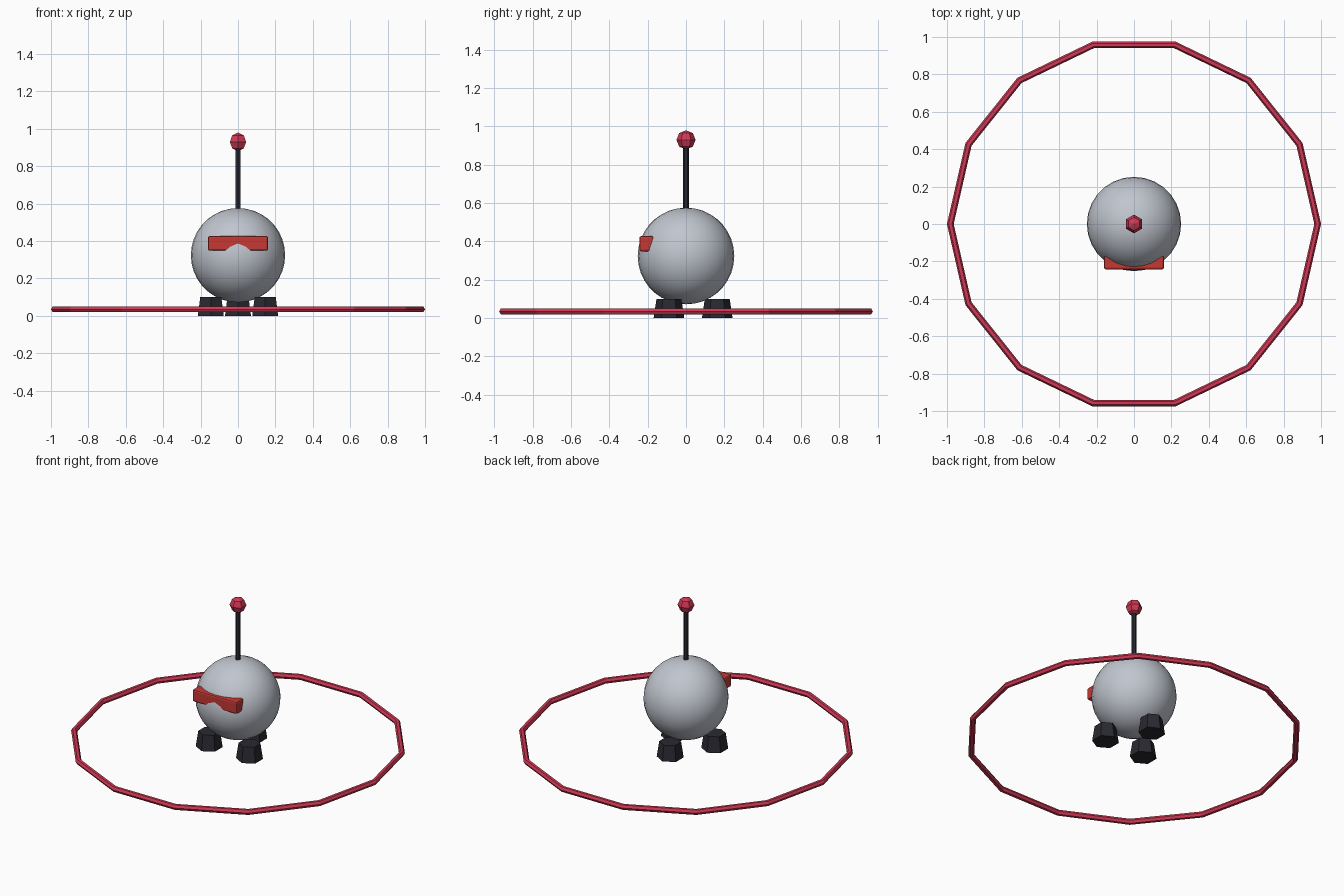
import bpy, bmesh, math
from mathutils import Matrix, Vector

if "Cube" in bpy.data.objects:
    bpy.data.objects.remove(bpy.data.objects["Cube"])


def material(name, rgb):
    m = bpy.data.materials.new(name)
    m.diffuse_color = (*rgb, 1.0)
    m.use_nodes = True
    m.node_tree.nodes["Principled BSDF"].inputs["Base Color"].default_value = m.diffuse_color
    return m


GREY = material("light grey", (0.53, 0.56, 0.62))
DARK = material("charcoal", (0.022, 0.022, 0.03))
CRIMSON = material("crimson", (0.64, 0.04, 0.09))
RED = material("visor red", (0.56, 0.04, 0.035))


def add(name, bm, mat, loc=(0, 0, 0), smooth=False):
    mesh = bpy.data.meshes.new(name)
    bm.to_mesh(mesh)
    bm.free()
    mesh.materials.append(mat)
    for p in mesh.polygons:
        p.use_smooth = smooth
    ob = bpy.data.objects.new(name, mesh)
    ob.location = loc
    bpy.context.collection.objects.link(ob)
    return ob


def ball(name, r, segs, rings, mat, loc, smooth=False):
    bm = bmesh.new()
    bmesh.ops.create_uvsphere(bm, u_segments=segs, v_segments=rings, radius=r)
    return add(name, bm, mat, loc, smooth)


def hex_cone(name, r_bottom, r_top, z0, z1, mat, x=0, y=0):
    bm = bmesh.new()
    bmesh.ops.create_cone(bm, cap_ends=True, segments=6, radius1=r_bottom,
                          radius2=r_top, depth=z1 - z0)
    # put two corners on the y axis
    v = max(bm.verts, key=lambda v: v.co.y)
    turn = math.pi / 2 - math.atan2(v.co.y, v.co.x)
    bmesh.ops.rotate(bm, verts=bm.verts, matrix=Matrix.Rotation(turn, 3, 'Z'))
    return add(name, bm, mat, (x, y, (z0 + z1) / 2))


# Round body
ball("body", 0.252, 28, 18, GREY, (0, 0, 0.324), True)

# Antenna and its faceted tip
hex_cone("antenna_rod", 0.015, 0.015, 0.55, 0.92, DARK)
ball("antenna_tip", 0.05, 6, 4, CRIMSON, (0, 0, 0.93))

# Three feet, one at the back
for i, a in enumerate((90, 210, 330)):
    a = math.radians(a)
    hex_cone(f"foot_{i + 1}", 0.08, 0.065, 0, 0.1, DARK,
             0.168 * math.cos(a), 0.168 * math.sin(a) - 0.005)

# Visor: softened box half sunk into the body
bm = bmesh.new()
bmesh.ops.create_cube(bm, size=1)
bmesh.ops.scale(bm, vec=Vector((0.32, 0.073, 0.08)), verts=bm.verts)
bmesh.ops.bevel(bm, geom=list(bm.edges), offset=0.01, segments=2,
                profile=0.5, affect='EDGES')
add("visor", bm, RED, (0, -0.2065, 0.388))

# Ground ring: fourteen straight lengths with a hexagonal section
N, S, R, T = 14, 6, 0.982, 0.018
bm = bmesh.new()
loops = []
for i in range(N):
    a = 2 * math.pi * i / N
    loop = []
    for j in range(S):
        b = 2 * math.pi * j / S
        r = R + T * math.cos(b)
        loop.append(bm.verts.new((r * math.cos(a), r * math.sin(a), T * math.sin(b))))
    loops.append(loop)
for i in range(N):
    p, q = loops[i], loops[(i + 1) % N]
    for j in range(S):
        k = (j + 1) % S
        bm.faces.new((p[j], q[j], q[k], p[k]))
bmesh.ops.recalc_face_normals(bm, faces=bm.faces)
add("ground_ring", bm, CRIMSON, (0, 0, 0.035))
